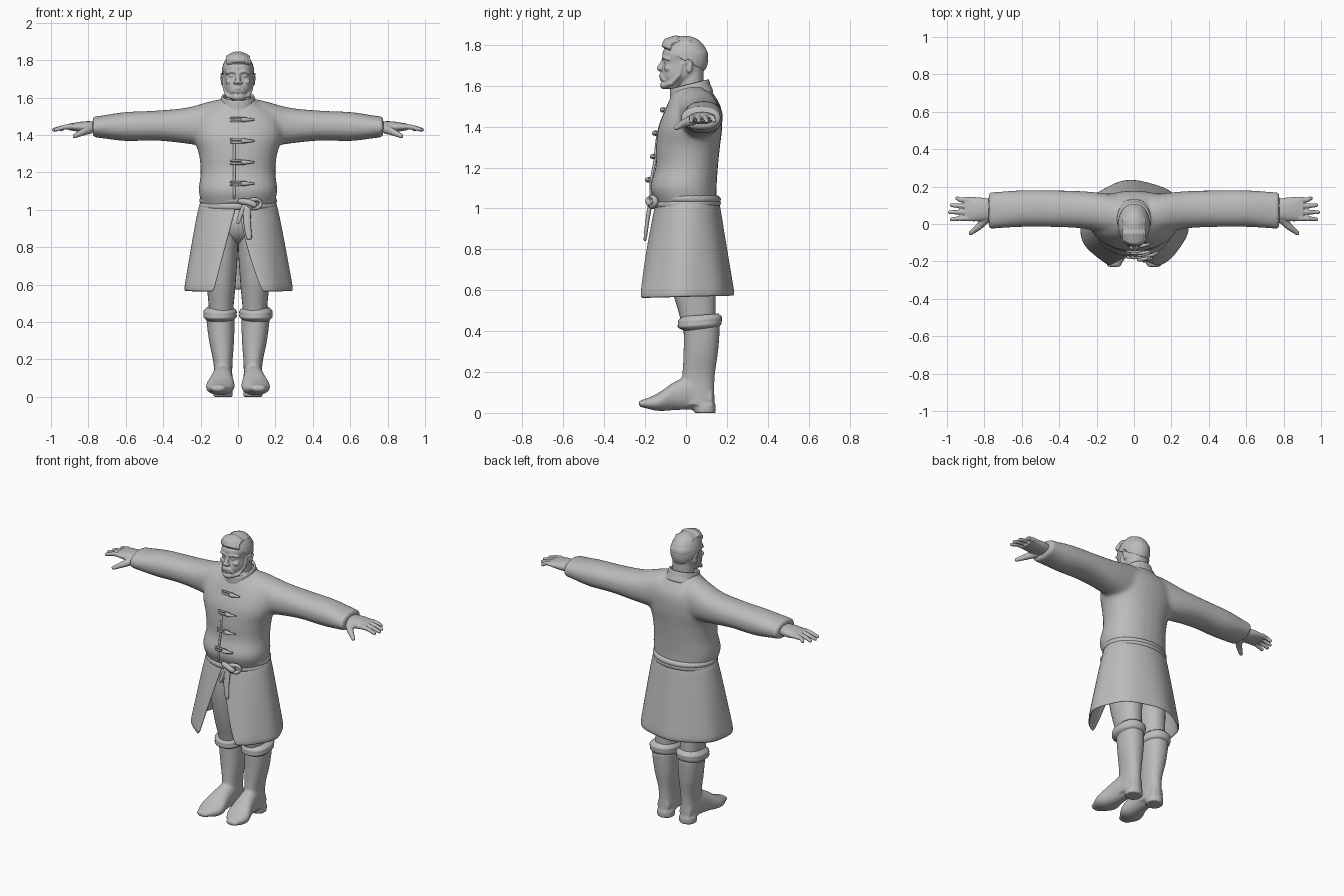
import bpy, bmesh, math
from mathutils import Vector, Matrix

old = bpy.data.objects.get("Cube")
if old:
    bpy.data.objects.remove(old, do_unlink=True)

grey = bpy.data.materials.new("plain grey")
grey.use_nodes = True
grey.diffuse_color = (.5, .5, .5, 1)
grey.node_tree.nodes["Principled BSDF"].inputs["Base Color"].default_value = grey.diffuse_color


def blend(keys, t):
    """Smooth value along evenly spaced keys; a plain number stays constant."""
    if not isinstance(keys, (list, tuple)):
        return keys
    last = len(keys) - 1
    k = min(int(t * last), last - 1)
    f = t * last - k
    before, a, b, after = (keys[max(0, min(last, k + o))] for o in (-1, 0, 1, 2))
    return a + f / 2 * (b - before + f * (2 * before - 5 * a + 4 * b - after
                                          + f * (3 * (a - b) + after - before)))


def circle(count):
    return [(math.cos(math.tau * i / count), math.sin(math.tau * i / count)) for i in range(count)]


def skin(bm, rings, caps=True, closed=True):
    """Bridge equal rings of points into a surface."""
    rows = [[bm.verts.new(p) for p in ring] for ring in rings]
    count = len(rows[0])
    faces = []
    for a, b in zip(rows, rows[1:]):
        for i in range(count if closed else count - 1):
            j = (i + 1) % count
            faces.append(bm.faces.new((a[i], a[j], b[j], b[i])))
    if caps:
        faces += [bm.faces.new(rows[0][::-1]), bm.faces.new(rows[-1])]
    bmesh.ops.recalc_face_normals(bm, faces=faces)


def loft(bm, axis, start, end, width, low, high, centre=0, power=2.2, side=1, caps=True, steps=16):
    """Sweep a soft oval along an axis, with its outline given by profile keys."""
    rings = []
    for s in range(steps + 1):
        t = s / steps
        c, w, lo, hi = (blend(keys, t) for keys in (centre, width, low, high))
        p = start + (end - start) * t
        ring = []
        for co, si in circle(28):
            u = c + w * math.copysign(abs(co) ** (2 / power), co)
            v = (lo + hi) / 2 + (hi - lo) / 2 * math.copysign(abs(si) ** (2 / power), si)
            ring.append({"z": (u, v, p), "x": (p * side, v, u), "y": (u, p, v)}[axis])
        rings.append(ring)
    skin(bm, rings, caps)


def tube(bm, points, first, last=None, flat=1):
    """Round-ended tube that tapers from the first radius to the last."""
    last = last or first
    pts = [Vector(p) for p in points]
    gaps = len(pts) - 1
    radii = [first + (last - first) * i / gaps for i in range(gaps + 1)]
    head, tail = (pts[0] - pts[1]).normalized(), (pts[-1] - pts[-2]).normalized()
    pts = [pts[0] + head * first * .6, *pts, pts[-1] + tail * last * .6]
    radii = [first * .6, *radii, last * .6]
    rings = []
    for k, p in enumerate(pts):
        d = (pts[min(k + 1, len(pts) - 1)] - pts[max(k - 1, 0)]).normalized()
        across = d.cross(Vector((0, 1, 0)))
        across = across.normalized() if across.length > .05 else Vector((1, 0, 0))
        deep = across.cross(d).normalized() * flat
        rings.append([p + radii[k] * (across * co + deep * si) for co, si in circle(10)])
    skin(bm, rings)


def ball(bm, centre, size):
    place = Matrix.Translation(centre) @ Matrix.Diagonal((*size, 1))
    bmesh.ops.create_uvsphere(bm, u_segments=24, v_segments=16, radius=1, matrix=place)


def finish(name, bm, voxel=0, soften=0, subsurf=0, mirror=False, solid=0):
    mesh = bpy.data.meshes.new(name)
    bm.to_mesh(mesh)
    bm.free()
    mesh.materials.append(grey)
    mesh.shade_smooth()
    ob = bpy.data.objects.new(name, mesh)
    bpy.context.collection.objects.link(ob)
    if solid:
        mod = ob.modifiers.new("thickness", "SOLIDIFY")
        mod.thickness, mod.offset = solid, 0
    if subsurf:
        mod = ob.modifiers.new("rounding", "SUBSURF")
        mod.levels = mod.render_levels = subsurf
    if voxel:
        mod = ob.modifiers.new("union", "REMESH")
        mod.mode, mod.voxel_size, mod.use_smooth_shade = "VOXEL", voxel, True
    if soften:
        ob.modifiers.new("soften", "SMOOTH").iterations = soften
    if mirror:
        ob.modifiers.new("mirror", "MIRROR").use_mirror_merge = False


# Coat body with sleeves
bm = bmesh.new()
loft(bm, "z", 1, 1.6, width=[.19, .21, .2, .21, .24, .22, .08],
     low=[-.14, -.175, -.15, -.147, -.135, -.095, -.055], high=[.15, .15, .156, .166, .177, .17, .115], steps=30)
for side in (1, -1):
    loft(bm, "x", .1, .777, width=[.13, .097, .08, .077, .055], centre=[1.46, 1.45, 1.45, 1.445, 1.443],
         low=[-.06, -.025, -.016, -.016, -.026], high=[.16, .175, .18, .18, .17], side=side)
finish("coat_body", bm, voxel=.011, soften=8)

# Standing collar, sloping down to the front
bm = bmesh.new()
loft(bm, "z", 1.54, 1.61, width=[.1, .087, .082], low=-.073, high=[.13, .115, .107], caps=False, steps=4)
for v in bm.verts:
    v.co.z += (v.co.y - .02) / 4
finish("collar", bm, subsurf=1, solid=.014)

# Coat skirt, flaring downwards and slit at the front
bm = bmesh.new()
rings = []
for row in range(9):
    t = row / 8
    wide, front, back = .198 + .088 * t ** .9, -.14 - .105 * t, .155 + .075 * t
    start = math.asin((.003 + .127 * t ** 1.5) / wide) - math.pi / 2
    stop = math.pi * 1.5 - math.asin((.003 + .127 * t) / wide)
    ring = []
    for i in range(73):
        a = start + (stop - start) * i / 72
        fold = 1 + .017 * t * math.cos(7 * a + .6)
        ring.append((wide * fold * math.cos(a),
                     (front + back) / 2 + (back - front) / 2 * fold * math.sin(a),
                     1.04 - .475 * t + .006 * t * math.sin(a)))
    rings.append(ring)
skin(bm, rings, caps=False, closed=False)
finish("coat_skirt", bm, subsurf=1, solid=.014)

# Front closing edge of the coat
bm = bmesh.new()
depth = [-.172, -.174, -.152, -.147, -.137, -.1, -.07]
tube(bm, [(-.02, y, 1.06 + .08 * i) for i, y in enumerate(depth)], .007)
finish("coat_front_edge", bm, subsurf=1)

# Toggle fastenings with double cords
bm = bmesh.new()
for i, y in enumerate([-.178, -.154, -.144, -.105]):
    z = 1.14 + .114 * i
    for cord in (z - .008, z + .008):
        tube(bm, [(-.04, y, cord), (0, y - .006, cord), (.04, y, cord)], .006)
    tube(bm, [(.025, y - .01, z), (.05, y - .012, z), (.085, y, z)], .015, .006)
finish("toggles", bm, subsurf=1)

# Double sash, knot and hanging ends
bm = bmesh.new()
for lift in (-.013, .013):
    rows = []
    for co, si in circle(40):
        middle = Vector((.192 * co, .005 + .15 * si, 1.035 + lift * (1 - si / 3)))
        rows.append([middle + Vector((co * a * .017, si * a * .017, .02 * b)) for a, b in circle(10)])
    skin(bm, rows + rows[:1], caps=False)
ball(bm, (.065, -.165, 1.03), (.033, .026, .03))
tube(bm, [(.05, -.17, 1.04), (.1, -.165, 1.065), (.135, -.14, 1.035), (.1, -.165, 1), (.06, -.17, 1.02)], .015)
tube(bm, [(.01, -.165, 1.045), (.05, -.185, 1.045), (.09, -.18, 1.025)], .018)
tube(bm, [(.05, -.175, 1.02), (.045, -.19, .94), (.06, -.2, .85)], .024, .018, flat=.5)
tube(bm, [(.035, -.175, 1.02), (.01, -.18, .97), (0, -.185, .93)], .016, .01, flat=.5)
finish("sash", bm, subsurf=1)

# Trousers
bm = bmesh.new()
loft(bm, "z", .42, 1, width=[.062, .078, .09, .09], low=[-.02, -.07, -.1, -.1], high=.145, centre=.09)
finish("trousers", bm, mirror=True)
bm = bmesh.new()
ball(bm, (0, .02, .93), (.18, .13, .12))
finish("hips", bm)

# Boots: shaft, foot and heel
bm = bmesh.new()
loft(bm, "z", .04, .43, width=[.05, .05, .067, .076], low=[-.04, -.02, -.012, -.012],
     high=[.14, .14, .157, .166], centre=[.08, .08, .088, .094])
loft(bm, "y", -.23, .13, width=[.035, .076, .06, .05, .04], low=[.03, .01, .014, .016, .016],
     high=[.06, .095, .155, .18, .12], centre=[.108, .096, .086, .08, .08])
loft(bm, "z", 0, .04, width=.052, low=.04, high=.145, centre=.08, steps=2)
finish("boots", bm, voxel=.008, soften=5, mirror=True)

# Turned boot cuffs
bm = bmesh.new()
loft(bm, "z", .407, .478, width=[.07, .088, .089, .088, .07], low=[-.01, -.038, -.04, -.038, -.02],
     high=[.155, .172, .175, .175, .16], centre=.096)
for v in bm.verts:
    v.co.z += .08 * (v.co.y - .06)
finish("boot_cuffs", bm, mirror=True)

# Hands
bm = bmesh.new()
loft(bm, "x", .74, .905, width=[.029, .03, .018], low=[.025, .015, .014], high=[.13, .142, .146], centre=1.443)
for i in range(4):
    y, tip = .03 + .033 * i, .988 - .01 * (i - 1) ** 2
    tube(bm, [(.885, y, 1.446), (.93, y, 1.442), (tip, y + .005 * (i - 1), 1.427)], .016, .0105)
tube(bm, [(.79, .03, 1.432), (.83, -.015, 1.415), (.875, -.05, 1.393)], .026, .012)
finish("hands", bm, voxel=.0045, soften=3, mirror=True)

# Neck, skull and central face features
bm = bmesh.new()
loft(bm, "z", 1.5, 1.68, width=.067, low=-.033, high=.085)
loft(bm, "z", 1.585, 1.833, width=[.035, .073, .078, .079, .03], low=[-.105, -.118, -.109, -.112, -.045],
     high=[-.03, .07, .1, .104, .04])
tube(bm, [(0, -.106, 1.735), (0, -.119, 1.705), (0, -.131, 1.682)], .009, .015)
tube(bm, [(0, -.112, 1.66), (0, -.116, 1.645)], .014, .018)
tube(bm, [(-.024, -.114, 1.632), (0, -.122, 1.631), (.024, -.114, 1.632)], .007)
ball(bm, (0, -.107, 1.603), (.034, .02, .02))
# Paired nostrils, eyes, cheeks, brows, beard and ears
for s in (1, -1):
    ball(bm, (.017 * s, -.126, 1.68), (.009, .01, .008))
    ball(bm, (.033 * s, -.096, 1.715), (.014, .012, .008))
    ball(bm, (.045 * s, -.09, 1.685), (.022, .016, .016))
    tube(bm, [(.01 * s, -.113, 1.735), (.035 * s, -.108, 1.74), (.062 * s, -.088, 1.73)], .008)
    tube(bm, [(0, -.121, 1.652), (.022 * s, -.117, 1.647), (.035 * s, -.106, 1.625)], .008)
    tube(bm, [(.076 * s, -.018, 1.71), (.072 * s, -.035, 1.65), (.056 * s, -.075, 1.61), (.02 * s, -.105, 1.6)],
         .009, .014)
    ball(bm, (.082 * s, .016, 1.695), (.008, .017, .032))
    tube(bm, [(.086 * s, 0, 1.71), (.09 * s, .012, 1.73), (.09 * s, .03, 1.715), (.086 * s, .016, 1.67)], .006)
finish("head", bm, voxel=.005, soften=3)

# Hair cap cut along the hairline, with swept front locks
bm = bmesh.new()
ball(bm, (0, -.003, 1.732), (.087, .112, .113))
cut = bmesh.ops.bisect_plane(bm, geom=bm.verts[:] + bm.edges[:] + bm.faces[:], plane_co=(0, -.11, 1.775),
                             plane_no=(0, -.5, -1), clear_outer=True)
bmesh.ops.contextual_create(bm, geom=[e for e in cut["geom_cut"] if isinstance(e, bmesh.types.BMEdge)])
for i in range(8):
    x = .016 * (i - 3.5)
    drop = 6 * x * x
    tube(bm, [(x + .006, -.11 + drop * 1.4, 1.795 - drop / 2), (x, -.1 + drop, 1.822 - drop),
              (x, -.05, 1.84 - drop), (x, .02, 1.836 - drop)], .012, .007)
finish("hair", bm, voxel=.005, soften=2)
